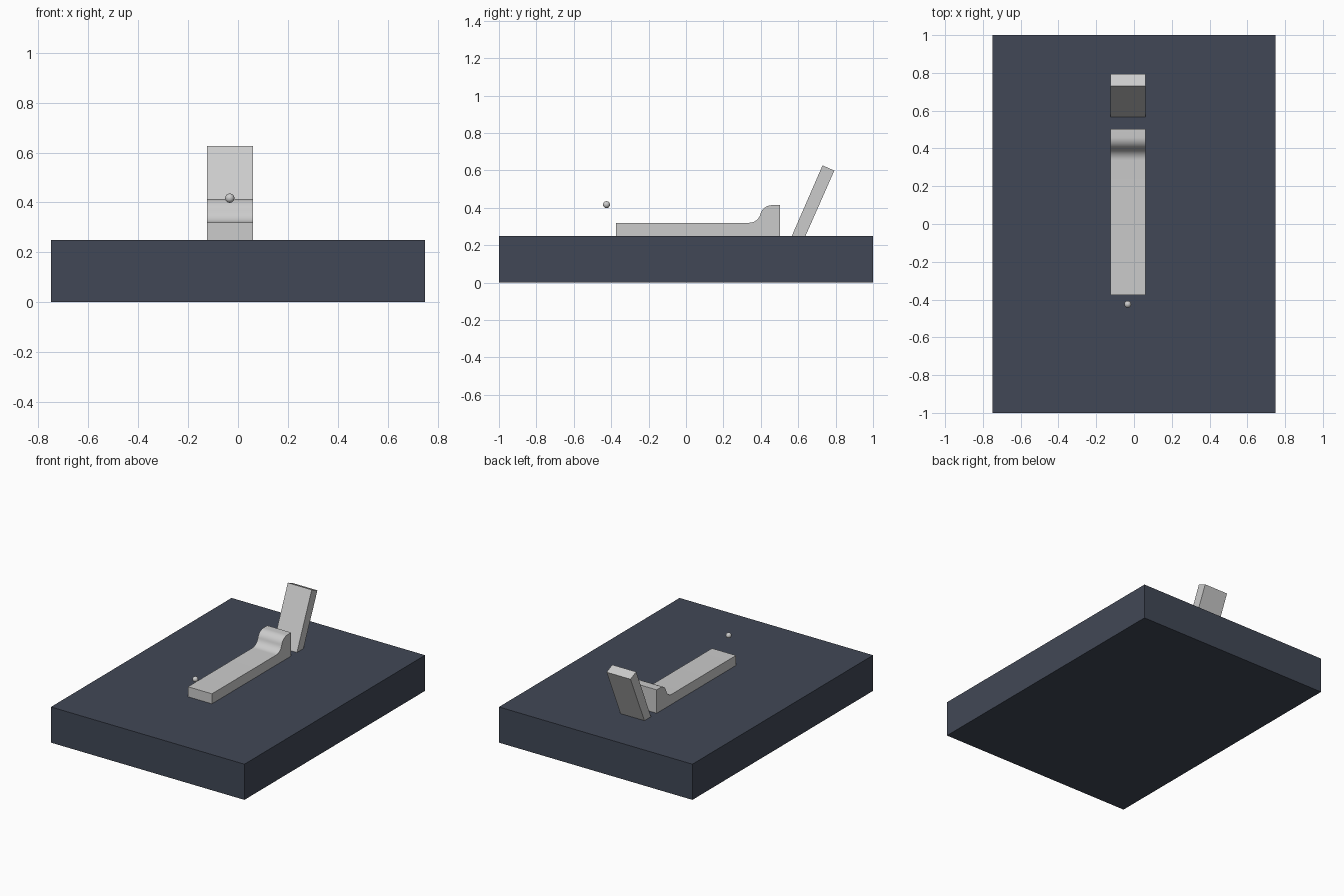
import bpy, bmesh
from math import sin, cos, atan2, radians

if "Cube" in bpy.data.objects:
    bpy.data.objects.remove(bpy.data.objects["Cube"])

X0, X1 = -0.125, 0.0605


def extrude_profile(name, pts, x0, x1):
    """Prism along x from a closed (y, z) outline."""
    bm = bmesh.new()
    face = bm.faces.new([bm.verts.new((x0, y, z)) for y, z in pts])
    res = bmesh.ops.extrude_face_region(bm, geom=[face])
    new = [v for v in res["geom"] if isinstance(v, bmesh.types.BMVert)]
    bmesh.ops.translate(bm, verts=new, vec=(x1 - x0, 0, 0))
    bmesh.ops.recalc_face_normals(bm, faces=bm.faces)
    mesh = bpy.data.meshes.new(name)
    bm.to_mesh(mesh)
    bm.free()
    ob = bpy.data.objects.new(name, mesh)
    bpy.context.collection.objects.link(ob)
    return ob


def smooth(ob, angle=30):
    bpy.ops.object.select_all(action='DESELECT')
    ob.select_set(True)
    bpy.context.view_layer.objects.active = ob
    bpy.ops.object.shade_smooth_by_angle(angle=radians(angle))


# Thick base slab
base = extrude_profile("base_slab", [(-1, 0), (1, 0), (1, 0.25), (-1, 0.25)], -0.75, 0.75)
mat = bpy.data.materials.new("slate_blue")
mat.diffuse_color = (0.053, 0.064, 0.093, 1)
mat.use_nodes = True
mat.node_tree.nodes["Principled BSDF"].inputs["Base Color"].default_value = mat.diffuse_color
base.data.materials.append(mat)

# Long bar with an S-shaped step up at the back
ya, yb, za, zb = 0.337, 0.459, 0.320, 0.414
w, h = (yb - ya) / 2, (zb - za) / 2
theta = 2 * atan2(h, w)
r = w / sin(theta)
N = 10
lower = [(ya + r * sin(theta * i / N), za + r * (1 - cos(theta * i / N))) for i in range(N + 1)]
upper = [(ya + yb - y, za + zb - z) for y, z in reversed(lower[:-1])]
bar = extrude_profile(
    "stepped_bar",
    [(0.503, zb), (0.503, 0.25), (-0.375, 0.25), (-0.375, za)] + lower + upper, X0, X1)
smooth(bar)

# Leaning back plate
extrude_profile("leaning_plate",
                [(0.566, 0.25), (0.639, 0.25), (0.793, 0.599), (0.730, 0.627)], X0, X1)

# Small floating ball
bpy.ops.mesh.primitive_uv_sphere_add(segments=32, ring_count=16, radius=0.0185,
                                     location=(-0.033, -0.425, 0.417))
ball = bpy.context.object
ball.name = "ball"
smooth(ball)
